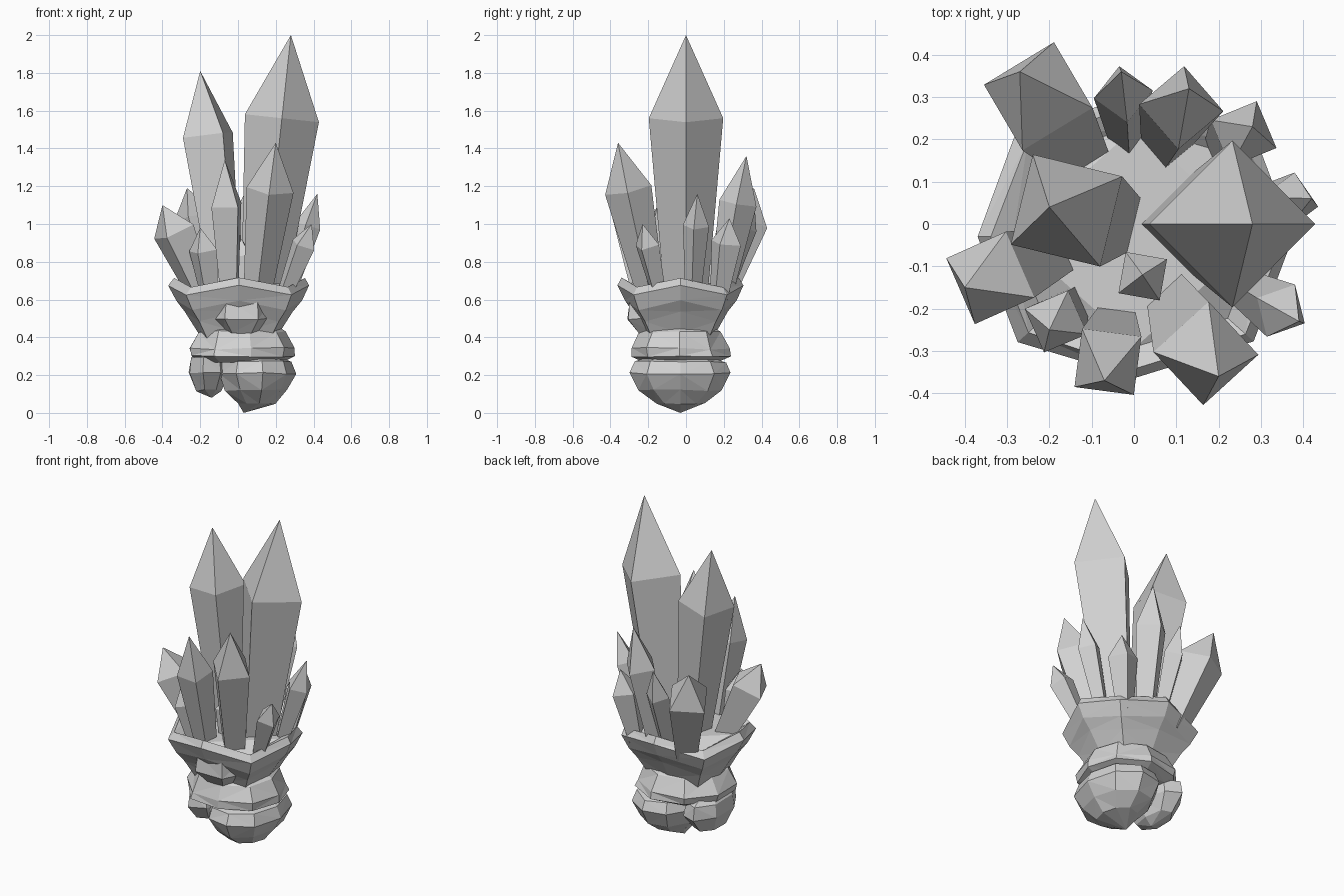
import bpy, bmesh, random
from math import sin, cos, radians, tau
from mathutils import Vector

cube = bpy.data.objects.get("Cube")
if cube:
    bpy.data.objects.remove(cube)
random.seed(4)

stone = bpy.data.materials.new("grey_stone")
stone.use_nodes = True
grey = (.64, .64, .64, 1)
stone.diffuse_color = grey
stone.node_tree.nodes["Principled BSDF"].inputs["Base Color"].default_value = grey


def finish(name, bm):
    """Turn the mesh data into a flat-shaded grey object."""
    bmesh.ops.recalc_face_normals(bm, faces=bm.faces)
    mesh = bpy.data.meshes.new(name)
    bm.to_mesh(mesh)
    bm.free()
    mesh.materials.append(stone)
    bpy.context.collection.objects.link(bpy.data.objects.new(name, mesh))


def bridge(bm, lower, upper):
    """Join two rings of equal length with quads."""
    for i in range(len(lower)):
        bm.faces.new((lower[i - 1], lower[i], upper[i], upper[i - 1]))


def fan(bm, ring, point):
    """Close a ring with triangles that meet in a point."""
    apex = bm.verts.new(point)
    for i in range(len(ring)):
        bm.faces.new((ring[i - 1], ring[i], apex))


def crystal(name, tip, root, shoulder, radius, turn):
    """Square prism leaning out from the collar, widest at its shoulder, then pointed.
    root is the distance of its foot from the middle, as a share of the tip's."""
    bm = bmesh.new()
    tip = Vector(tip)
    foot = Vector((tip.x * root, tip.y * root, .6))
    widest = foot.lerp(tip, (shoulder - foot.z) / (tip.z - foot.z))
    axis = (tip - foot).normalized()
    angle = radians(turn)
    across = Vector((cos(angle), sin(angle), 0))
    across = (across - axis * across.dot(axis)).normalized()
    other = axis.cross(across)

    def ring(centre, size):
        return [bm.verts.new(centre + size * d) for d in (across, other, -across, -other)]

    low, high = ring(foot, radius * .57), ring(widest, radius)
    bridge(bm, low, high)
    bm.faces.new(low)
    fan(bm, high, tip)
    finish(name, bm)


def rock(name, centre, profile, sides, stretch=1, jitter=.04, wave=0, point=None):
    """Faceted stone lofted through a profile of (height, radius) pairs."""
    bm = bmesh.new()
    rings = []
    for height, radius in profile:
        ring = []
        for i in range(sides):
            angle = tau * i / sides
            swell = wave * cos(angle * 4)
            size = radius * (1 - swell + random.uniform(-jitter, jitter))
            ring.append(bm.verts.new((
                centre[0] + size * cos(angle),
                centre[1] + size * stretch * sin(angle),
                height + swell + random.uniform(-jitter, jitter) * .15)))
        rings.append(ring)
    for lower, upper in zip(rings, rings[1:]):
        bridge(bm, lower, upper)
    bm.faces.new(rings[-1])
    if point:
        fan(bm, rings[0], point)
    else:
        bm.faces.new(rings[0])
    bmesh.ops.triangulate(bm, faces=bm.faces)
    finish(name, bm)


# Flared collar with a wavy rim and a shallow floor
rock("collar", centre=(.005, -.03), sides=8, stretch=.89, jitter=.012, wave=.025,
     profile=[(.4, .22), (.51, .29), (.57, .34), (.65, .385), (.69, .355), (.66, .3)])

# Stones stacked below the collar
rock("middle_stone", centre=(.02, -.035), sides=9, stretch=.92,
     profile=[(.27, .22), (.3, .29), (.34, .285), (.43, .235), (.46, .18)])
rock("lower_stone", centre=(.095, -.03), sides=9, stretch=1.3, jitter=.03, point=(.03, -.03, 0),
     profile=[(.05, .1), (.12, .17), (.21, .21), (.27, .19), (.3, .12)])
rock("side_stone", centre=(-.16, -.01), sides=7, stretch=1.9, point=(-.14, -.02, .08),
     profile=[(.12, .07), (.21, .11), (.29, .1), (.33, .06)])
rock("front_boulder", centre=(.02, -.17), sides=6, stretch=.9,
     profile=[(.42, .1), (.5, .18), (.6, .16)])

# Two dominant crystals
crystal("tall_crystal", tip=(.28, 0, 2), root=.46, shoulder=1.56, radius=.197, turn=0)
crystal("second_crystal", tip=(-.2, .04, 1.81), root=.28, shoulder=1.47, radius=.155, turn=31)

# Crystals along the back
crystal("back_right_crystal", tip=(-.27, .36, 1.19), root=.47, shoulder=1.01, radius=.137, turn=78)
crystal("back_small_crystal", tip=(-.03, .36, 1.15), root=.52, shoulder=.98, radius=.07, turn=8)
crystal("back_tall_crystal", tip=(.13, .32, 1.36), root=.57, shoulder=1.11, radius=.1, turn=-4)
crystal("back_left_crystal", tip=(.28, .23, 1.03), root=.75, shoulder=.9, radius=.085, turn=67)

# Crystals at the two sides
crystal("left_crystal", tip=(.42, .06, 1.16), root=.6, shoulder=.99, radius=.07, turn=80)
crystal("right_crystal", tip=(-.4, -.15, 1.1), root=.46, shoulder=.96, radius=.12, turn=66)

# Crystals along the front
crystal("front_left_crystal", tip=(.39, -.23, 1), root=.6, shoulder=.89, radius=.07, turn=62)
crystal("front_tall_crystal", tip=(.2, -.36, 1.43), root=.5, shoulder=1.18, radius=.125, turn=-3)
crystal("front_crystal", tip=(-.07, -.37, 1.34), root=.63, shoulder=1.1, radius=.1, turn=38)
crystal("front_small_crystal", tip=(-.2, -.25, .98), root=.75, shoulder=.86, radius=.08, turn=68)
crystal("inner_small_crystal", tip=(.02, -.12, .92), root=1.1, shoulder=.83, radius=.07, turn=35)
